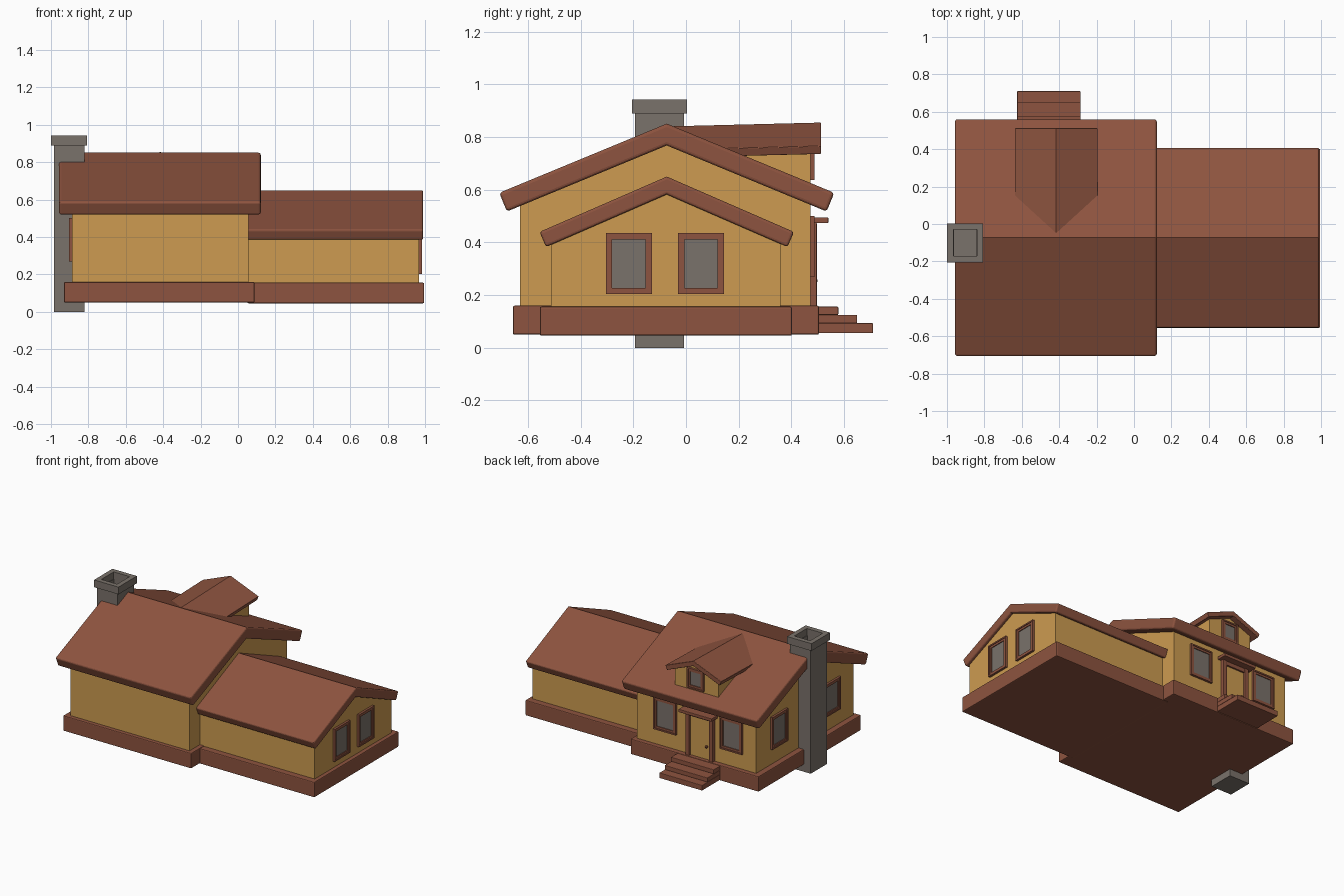
import bpy, bmesh, math
from mathutils import Matrix

if "Cube" in bpy.data.objects:
    bpy.data.objects.remove(bpy.data.objects["Cube"])


def material(name, rgb):
    m = bpy.data.materials.new(name)
    m.diffuse_color = (*rgb, 1)
    m.use_nodes = True
    m.node_tree.nodes["Principled BSDF"].inputs["Base Color"].default_value = m.diffuse_color
    return m


WALL = material("ochre wall", (0.61, 0.33, 0.082))
RED = material("red brown", (0.27, 0.088, 0.050))
GREY = material("stone grey", (0.195, 0.168, 0.145))


def finish(name, bm, mat, bevel=0.0, segments=2):
    bmesh.ops.recalc_face_normals(bm, faces=bm.faces)
    me = bpy.data.meshes.new(name)
    bm.to_mesh(me)
    bm.free()
    me.materials.append(mat)
    ob = bpy.data.objects.new(name, me)
    bpy.context.collection.objects.link(ob)
    if bevel:
        b = ob.modifiers.new("soft edges", "BEVEL")
        b.width, b.segments, b.limit_method = bevel, segments, "ANGLE"
        b.angle_limit = math.radians(50)
    return ob


def boxes(name, items, mat, bevel=0.0):
    """Each item is x0, x1, y0, y1, z0, z1."""
    bm = bmesh.new()
    for x0, x1, y0, y1, z0, z1 in items:
        m = Matrix.Translation(((x0 + x1) / 2, (y0 + y1) / 2, (z0 + z1) / 2)) @ \
            Matrix.Diagonal((x1 - x0, y1 - y0, z1 - z0, 1))
        bmesh.ops.create_cube(bm, size=1, matrix=m)
    return finish(name, bm, mat, bevel)


def prism(name, profile, axis, a, b, mat, bevel=0.0, tilt=0.0):
    """Extrude a (horizontal, z) profile along x or y from a to b."""
    bm = bmesh.new()
    rings = []
    for t in (a, b):
        dz = tilt * (t - b)
        rings.append([bm.verts.new((t, h, z + dz) if axis == "x" else (h, t, z + dz))
                      for h, z in profile])
    n = len(profile)
    for r in rings:
        bm.faces.new(r)
    for i in range(n):
        j = (i + 1) % n
        bm.faces.new((rings[0][i], rings[0][j], rings[1][j], rings[1][i]))
    return finish(name, bm, mat, bevel, 3)


def chevron(c, half, ridge, slope, thick):
    """Gable roof cross-section with eaves cut square to the slope."""
    inner, top = half - thick * slope / (1 + slope ** 2), ridge - slope * half
    low = ridge - thick - slope * inner
    return [(c - half, top), (c, ridge), (c + half, top),
            (c + inner, low), (c, ridge - thick), (c - inner, low)]


def gable(h0, h1, z0, c, apex, slope):
    return [(h0, z0), (h1, z0), (h1, apex - slope * (h1 - c)), (c, apex),
            (h0, apex - slope * (c - h0))]


def ring(x0, x1, y0, y1, z0, z1, t):
    return [(x0, x0 + t, y0, y1, z0, z1), (x1 - t, x1, y0, y1, z0, z1),
            (x0 + t, x1 - t, y0, y0 + t, z0, z1), (x0 + t, x1 - t, y1 - t, y1, z0, z1)]


def window(name, pos, angle, w, h):
    """Frame and pane; local y points out of the wall, z is up."""
    t, a, b = 0.02, w / 2, h / 2
    bars = []
    for s, lip, d in ((0, t * 0.5, 0.016), (t * 0.5, t * 0.7, 0.011)):
        p, q = a - s, b - s
        bars += [(-p, -p + lip, -0.01, d, -q, q), (p - lip, p, -0.01, d, -q, q),
                 (-p, p, -0.01, d, -q, -q + lip), (-p, p, -0.01, d, q - lip, q)]
    for ob in (boxes(name + " frame", bars, RED),
               boxes(name + " pane", [(-a + t, a - t, -0.004, 0.005, -b + t, b - t)], GREY)):
        ob.location = pos
        ob.rotation_euler.z = math.radians(angle)


C = -0.073   # ridge line of both roofs

# foundations
boxes("main base", [(-0.93, 0.088, -0.657, 0.505, 0.05, 0.16)], RED, 0.006)
boxes("wing base", [(0.05, 0.995, -0.555, 0.402, 0.046, 0.156)], RED, 0.006)

# walls
prism("main walls", gable(-0.63, 0.472, 0.1, C, 0.79, 0.413), "x", -0.888, 0.057, WALL)
prism("wing walls", gable(-0.512, 0.358, 0.1, C, 0.60, 0.435), "x", 0.0, 0.967, WALL)

# roofs
prism("main roof", chevron(C, 0.636, 0.851, 0.413, 0.083), "x", -0.957, 0.122, RED, 0.012)
prism("wing roof", chevron(C, 0.483, 0.650, 0.435, 0.068), "x", 0.04, 0.99, RED, 0.01)

# dormer
D = -0.416
prism("dormer roof", chevron(D, 0.222, 0.855, 0.40, 0.036), "y", -0.06, 0.512, RED, 0.003, 0.025)
prism("dormer walls", gable(D - 0.172, D + 0.172, 0.58, D, 0.825, 0.40), "y", 0.0, 0.472, WALL)
window("dormer window", (D + 0.004, 0.472, 0.71), 0, 0.13, 0.145)

# windows in back wall, left gable and wing gable
for x in (-0.695, -0.17):
    window("back window", (x, 0.472, 0.385), 0, 0.178, 0.232)
for s in (-1, 1):
    window("left window", (-0.888, -0.08 + 0.3 * s, 0.385), 90, 0.178, 0.232)
    window("wing window", (0.967, -0.08 + 0.137 * s, 0.32), -90, 0.174, 0.232)

# chimney with open top
boxes("chimney", [(-0.985, -0.822, -0.193, -0.008, 0.0, 0.86)]
      + ring(-0.985, -0.822, -0.193, -0.008, 0.86, 0.892, 0.022), GREY)
boxes("chimney cap", ring(-1.0, -0.806, -0.205, 0.004, 0.89, 0.942, 0.034), GREY)

# door, posts, canopy and knob
E = -0.45
boxes("door", [(E - 0.08, E + 0.08, 0.46, 0.480, 0.16, 0.46)], WALL)
for s in (-1, 1):
    boxes("door post", [(E + 0.093 * s - 0.016, E + 0.093 * s + 0.016, 0.46, 0.497, 0.155, 0.475)], RED, 0.004)
boxes("door lintel", [(E - 0.1, E + 0.1, 0.46, 0.492, 0.445, 0.475)], RED)
boxes("door canopy", [(E - 0.132, E + 0.132, 0.46, 0.54, 0.473, 0.495)], RED, 0.003)
bm = bmesh.new()
bmesh.ops.create_icosphere(bm, subdivisions=2, radius=0.01,
                           matrix=Matrix.Translation((E - 0.055, 0.49, 0.255)))
finish("door knob", bm, RED)

# steps
boxes("steps", [(-0.625, -0.285, 0.49, y, z0, z1) for y, z0, z1 in
                ((0.71, 0.056, 0.094), (0.65, 0.094, 0.125), (0.578, 0.125, 0.156))], RED, 0.003)
